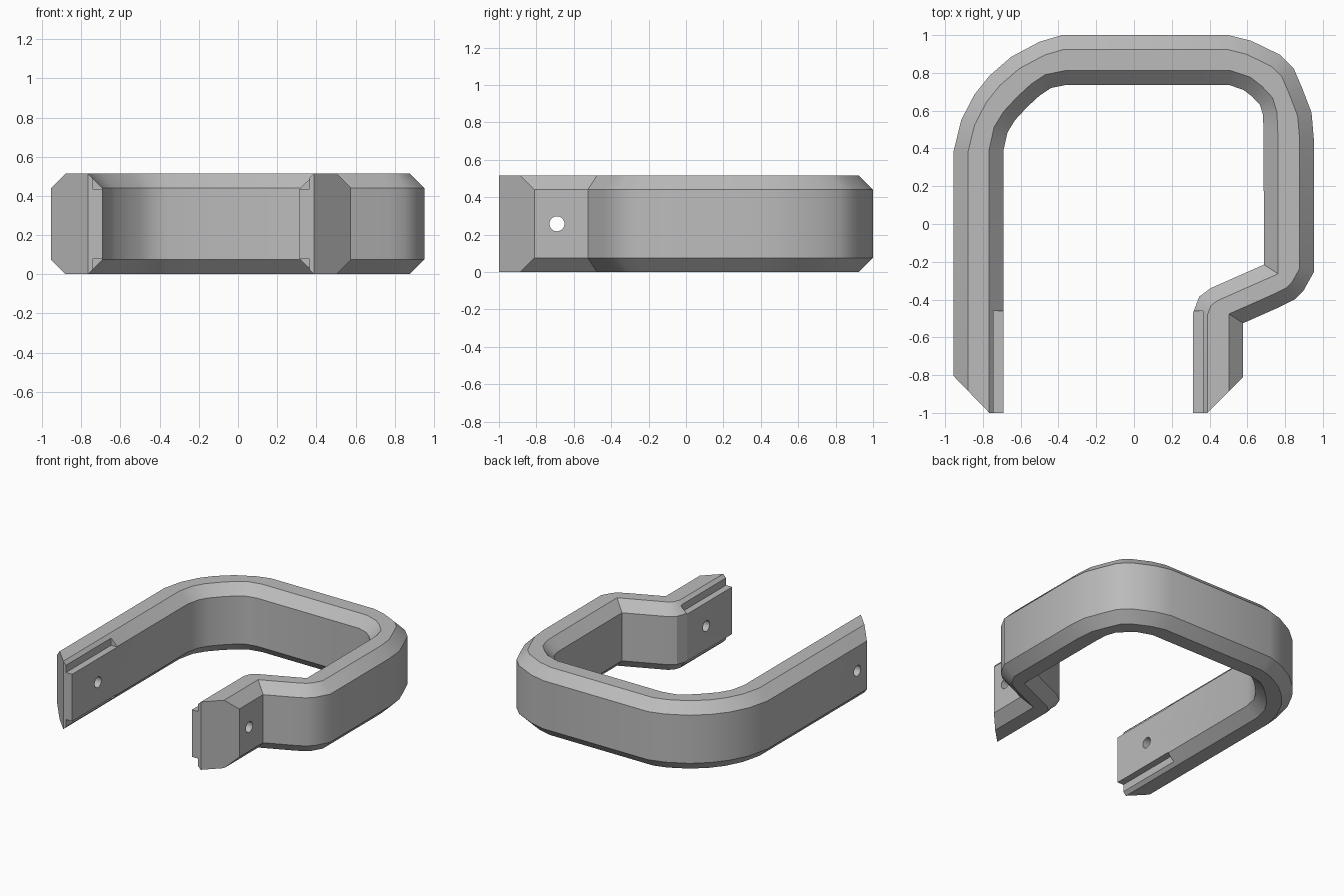
import bpy, bmesh, math
from mathutils import Vector

if "Cube" in bpy.data.objects:
    bpy.data.objects.remove(bpy.data.objects["Cube"])

HEIGHT, BEVEL = 0.515, 0.075

metal = bpy.data.materials.new("plain grey")
metal.diffuse_color = (0.5, 0.5, 0.5, 1)
metal.use_nodes = True
metal.node_tree.nodes["Principled BSDF"].inputs["Base Color"].default_value = metal.diffuse_color

# Outer and inner edge of the bent band, from the left end round to the right end
outer = [(-.955, -1), (-.955, .385), (-.915, .55), (-.845, .685), (-.765, .785),
         (-.65, .885), (-.5, .965), (-.38, 1), (.5, 1), (.62, .97), (.775, .895),
         (.845, .825), (.89, .72), (.94, .59), (.952, .45), (.952, -.255),
         (.895, -.357), (.85, -.4), (.77, -.44), (.578, -.525), (.578, -1)]
inner = [(-.692, -1), (-.692, .385), (-.67, .485), (-.63, .55), (-.565, .62),
         (-.5, .68), (-.44, .72), (-.357, .737), (.5, .737), (.58, .71),
         (.625, .675), (.667, .63), (.682, .58), (.686, .5), (.688, -.215),
         (.405, -.34), (.345, -.385), (.313, -.47), (.313, -1)]


def offset(path, dist):
    """Shift an open path to its right by dist, with mitred corners."""
    pts = [Vector(p) for p in path]
    dirs = [(b - a).normalized() for a, b in zip(pts, pts[1:])]
    result = []
    for i, p in enumerate(pts):
        a, b = dirs[max(i - 1, 0)], dirs[min(i, len(dirs) - 1)]
        na, nb = Vector((a.y, -a.x)), Vector((b.y, -b.x))
        result.append(p + (na + nb) * dist / (1 + na.dot(nb)))
    return result


def make_object(name, bm):
    bmesh.ops.recalc_face_normals(bm, faces=bm.faces)
    mesh = bpy.data.meshes.new(name)
    bm.to_mesh(mesh)
    bm.free()
    mesh.materials.append(metal)
    ob = bpy.data.objects.new(name, mesh)
    bpy.context.collection.objects.link(ob)
    return ob


# Band: full outline in the middle, narrowed outline at top and bottom
full = [Vector(p) for p in outer] + [Vector(p) for p in reversed(inner)]
narrow = offset(outer, BEVEL) + offset(inner, -BEVEL)[::-1]
bm = bmesh.new()
levels = [(narrow, 0), (full, BEVEL), (full, HEIGHT - BEVEL), (narrow, HEIGHT)]
rings = [[bm.verts.new((p.x, p.y, z)) for p in line] for line, z in levels]
n = len(full)
for lo, hi in zip(rings, rings[1:]):
    for i in range(n):
        j = (i + 1) % n
        bm.faces.new((lo[i], lo[j], hi[j], hi[i]))
bm.faces.new(rings[0][::-1])
bm.faces.new(rings[-1])

# Slanted cuts on the outside of both ends
for co, normal in (((-.955, -.805, 0), (-1, -.97, 0)), ((.578, -.81, 0), (1, -1, 0))):
    cut = bmesh.ops.bisect_plane(bm, geom=bm.verts[:] + bm.edges[:] + bm.faces[:],
                                 plane_co=co, plane_no=normal, clear_outer=True)
    edges = [e for e in cut["geom_cut"] if isinstance(e, bmesh.types.BMEdge)]
    bmesh.ops.holes_fill(bm, edges=edges, sides=0)
band = make_object("bent_band", bm)


def subtract(cutter):
    cutter.hide_render = True
    cutter.hide_set(True)
    mod = band.modifiers.new(cutter.name, "BOOLEAN")
    mod.operation, mod.solver, mod.object = "DIFFERENCE", "EXACT", cutter


def box(name, x0, x1, y0, y1, z0, z1):
    bm = bmesh.new()
    bmesh.ops.create_cube(bm, size=1)
    for v in bm.verts:
        v.co = ((x0 + x1) / 2 + v.co.x * (x1 - x0), (y0 + y1) / 2 + v.co.y * (y1 - y0),
                (z0 + z1) / 2 + v.co.z * (z1 - z0))
    return make_object(name, bm)


# Stepped notches along the inner edges of both ends
for side, x0, x1 in (("left", -.743, -.6), ("right", .2, .364)):
    for level, z0, z1 in (("lower", -.1, .079), ("upper", HEIGHT - .079, .7)):
        subtract(box(f"{side}_{level}_notch_cutter", x0, x1, -1.2, -.46, z0, z1))

# Pin hole through both ends
bm = bmesh.new()
bmesh.ops.create_cone(bm, cap_ends=True, segments=32, radius1=.04, radius2=.04, depth=3)
for v in bm.verts:
    v.co = (v.co.z, v.co.y - .69, v.co.x + HEIGHT / 2)
subtract(make_object("pin_hole_cutter", bm))

# Apply the cuts and smooth the bends
bpy.context.view_layer.objects.active = band
band.select_set(True)
for mod in list(band.modifiers):
    bpy.ops.object.modifier_apply(modifier=mod.name)
bpy.ops.object.shade_smooth_by_angle(angle=math.radians(30))
for ob in [o for o in bpy.data.objects if o.name.endswith("_cutter")]:
    bpy.data.objects.remove(ob)
